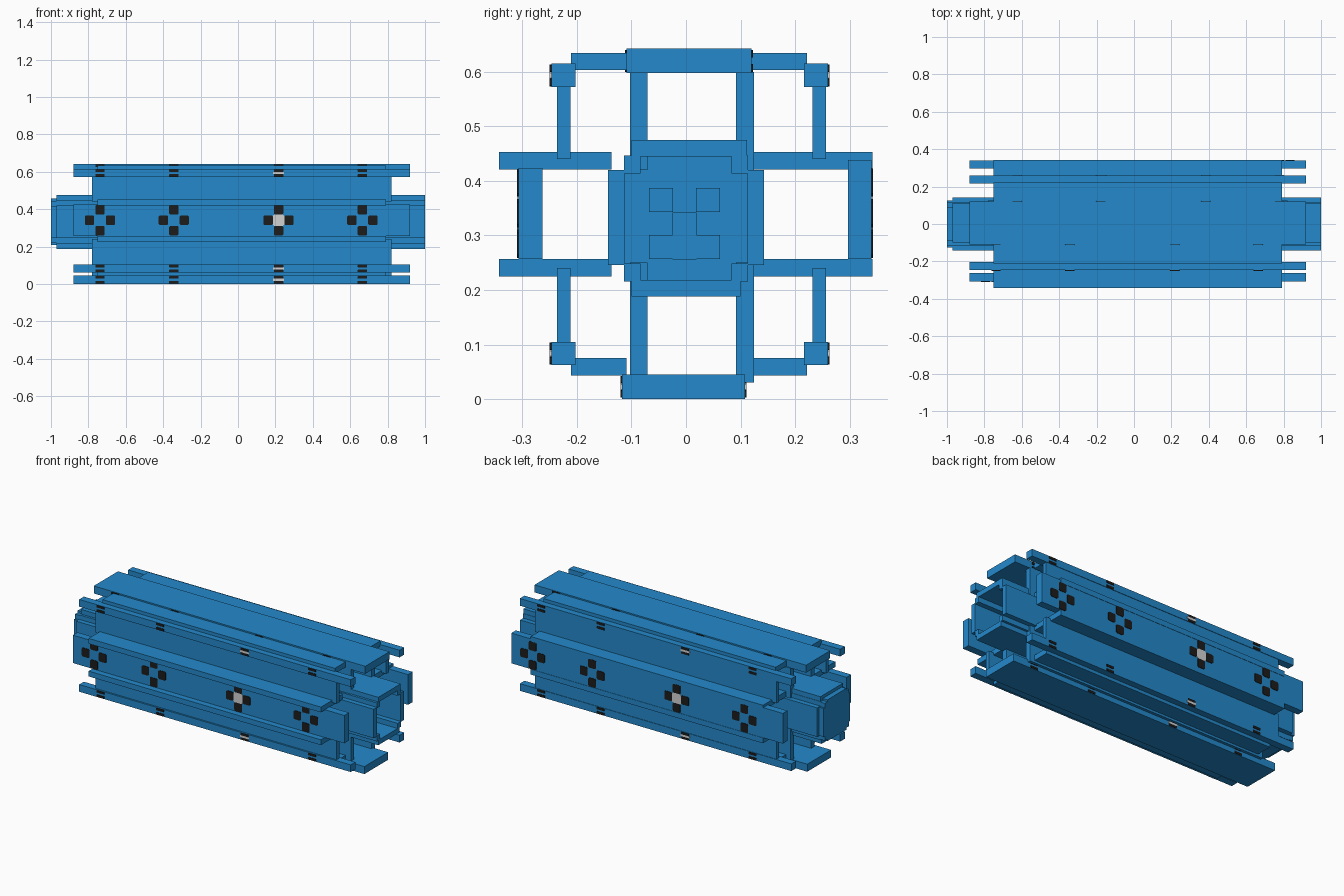
import bpy, bmesh, math

if "Cube" in bpy.data.objects:
    bpy.data.objects.remove(bpy.data.objects["Cube"])

def material(name, c):
    m = bpy.data.materials.new(name)
    m.diffuse_color = (*c, 1)
    m.use_nodes = True
    m.node_tree.nodes["Principled BSDF"].inputs["Base Color"].default_value = m.diffuse_color
    return m

BLUE = material("blue", (0.017, 0.25, 0.60))
DARK = material("near black", (0.012, 0.012, 0.012))
PALE = material("pale grey", (0.65, 0.65, 0.65))

def finish(bm, name, mat):
    bmesh.ops.recalc_face_normals(bm, faces=bm.faces)
    me = bpy.data.meshes.new(name)
    bm.to_mesh(me)
    bm.free()
    me.materials.append(mat)
    ob = bpy.data.objects.new(name, me)
    bpy.context.collection.objects.link(ob)
    return ob

def prism(name, pts, direction, mat):
    """Extrude a closed outline of 3D points along a direction."""
    bm = bmesh.new()
    f = bm.faces.new([bm.verts.new(p) for p in pts])
    r = bmesh.ops.extrude_face_region(bm, geom=[f])
    vs = [v for v in r["geom"] if isinstance(v, bmesh.types.BMVert)]
    bmesh.ops.translate(bm, vec=direction, verts=vs)
    return finish(bm, name, mat)

def beam(name, span, y0, y1, z0, z1):
    x0, x1 = span
    pts = [(x0, y0, z0), (x0, y1, z0), (x0, y1, z1), (x0, y0, z1)]
    return prism(name, pts, (x1 - x0, 0, 0), BLUE)

LONG, WEB, FLAP, CORE = (-0.88, 0.92), (-0.78, 0.82), (-0.75, 0.79), (-0.97, 1.0)

# top and bottom decks, side plates
beam("top_deck", LONG, -0.109, 0.12, 0.598, 0.643)
beam("bottom_deck", LONG, -0.117, 0.108, 0.0, 0.045)
beam("front_plate", LONG, -0.307, -0.263, 0.257, 0.424)
beam("back_plate", LONG, 0.297, 0.34, 0.257, 0.438)

# webs and horizontal flaps around the core
for tag, z0, z1 in (("upper", 0.42, 0.60), ("lower", 0.03, 0.25)):
    beam(tag + "_front_web", WEB, -0.103, -0.071, z0, z1)
    beam(tag + "_back_web", WEB, 0.092, 0.125, z0, z1)
for tag, z0, z1 in (("upper", 0.421, 0.453), ("lower", 0.225, 0.257)):
    beam(tag + "_front_flap", FLAP, -0.343, -0.137, z0, z1)
    beam(tag + "_back_flap", FLAP, 0.118, 0.342, z0, z1)

# corner rails, with a fin to the flap and an arm to the deck
for tag, rz, fin, arm in (("upper", 0.572, (0.44, 0.575), 0.603),
                          ("lower", 0.062, (0.10, 0.24), 0.043)):
    for side, ry, fy, a0, a1 in (("front", -0.247, -0.237, -0.211, -0.109),
                                 ("back", 0.216, 0.232, 0.108, 0.222)):
        beam(f"{tag}_{side}_rail", LONG, ry, ry + 0.044, rz, rz + 0.043)
        beam(f"{tag}_{side}_fin", WEB, fy, fy + 0.025, *fin)
        beam(f"{tag}_{side}_arm", FLAP, a0, a1, arm, arm + 0.032)

# hollow stepped core tube
beam("core_top", CORE, -0.1, 0.112, 0.445, 0.475)
beam("core_bottom", CORE, -0.1, 0.1, 0.188, 0.218)
for s, tag in ((-1, "front"), (1, "back")):
    def span(a, b):
        return sorted((s * a, s * b))
    beam(f"core_{tag}_wall", CORE, *span(0.113, 0.143), 0.246, 0.42)
    for lv, z0, z1 in (("upper", 0.414, 0.447), ("lower", 0.216, 0.249)):
        beam(f"core_{tag}_{lv}_corner", CORE, *span(0.083, 0.114), z0, z1)

# closed end cap with stepped corners
quarter = [(0.125, 0.085), (0.114, 0.085), (0.114, 0.112), (0.09, 0.112), (0.09, 0.124)]
ring = []
for sy, sz in ((1, 1), (-1, 1), (-1, -1), (1, -1)):
    q = quarter if sy * sz > 0 else quarter[::-1]
    ring += [(-1.0, sy * y, 0.332 + sz * z) for y, z in q]
prism("end_cap", ring, (0.032, 0, 0), BLUE)

# thin relief pads on the inside of the cap
for y, z in ((-0.046, 0.365), (0.04, 0.365), (-0.046, 0.279), (-0.003, 0.32),
             (-0.003, 0.278), (0.04, 0.279)):
    beam("relief_pad", (-0.969, -0.963), y - 0.022, y + 0.022, z - 0.022, z + 0.022)

def mark(name, x, y, z, w, h, side, mat):
    """Thin chamfered plate facing front (-1) or back (+1)."""
    c = min(w, h) * 0.12
    a, b = w / 2, h / 2
    out = [(a, b - c), (a - c, b), (c - a, b), (-a, b - c),
           (-a, c - b), (c - a, -b), (a - c, -b), (a, c - b)]
    prism(name, [(x + u, y, z + v) for u, v in out], (0, side * 0.003, 0), mat)

# cross marks, mirrored end for end on the back
for side, plate_y, rail_y, decks in ((-1, -0.307, -0.247, (-0.109, -0.117)),
                                     (1, 0.34, 0.26, (0.12, 0.108))):
    for x in (-0.738, -0.343, 0.217, 0.665):
        px = x if side < 0 else 0.04 - x
        pale = x == 0.217
        for dx, dz in ((0.056, 0), (-0.056, 0), (0, 0.056), (0, -0.056)):
            mark("cross_mark", px + dx, plate_y, 0.341 + dz, 0.05, 0.052, side, DARK)
        if pale:
            mark("cross_centre", px, plate_y, 0.341, 0.062, 0.06, side, PALE)
        for y, z in ((rail_y, 0.5935), (rail_y, 0.0835),
                     (decks[0], 0.62), (decks[1], 0.0225)):
            for dz in (-0.013, 0.013):
                mark("rail_mark", px, y, z + dz, 0.05, 0.014, side, DARK)
            if pale:
                mark("rail_mark_centre", px, y, z, 0.06, 0.012, side, PALE)
